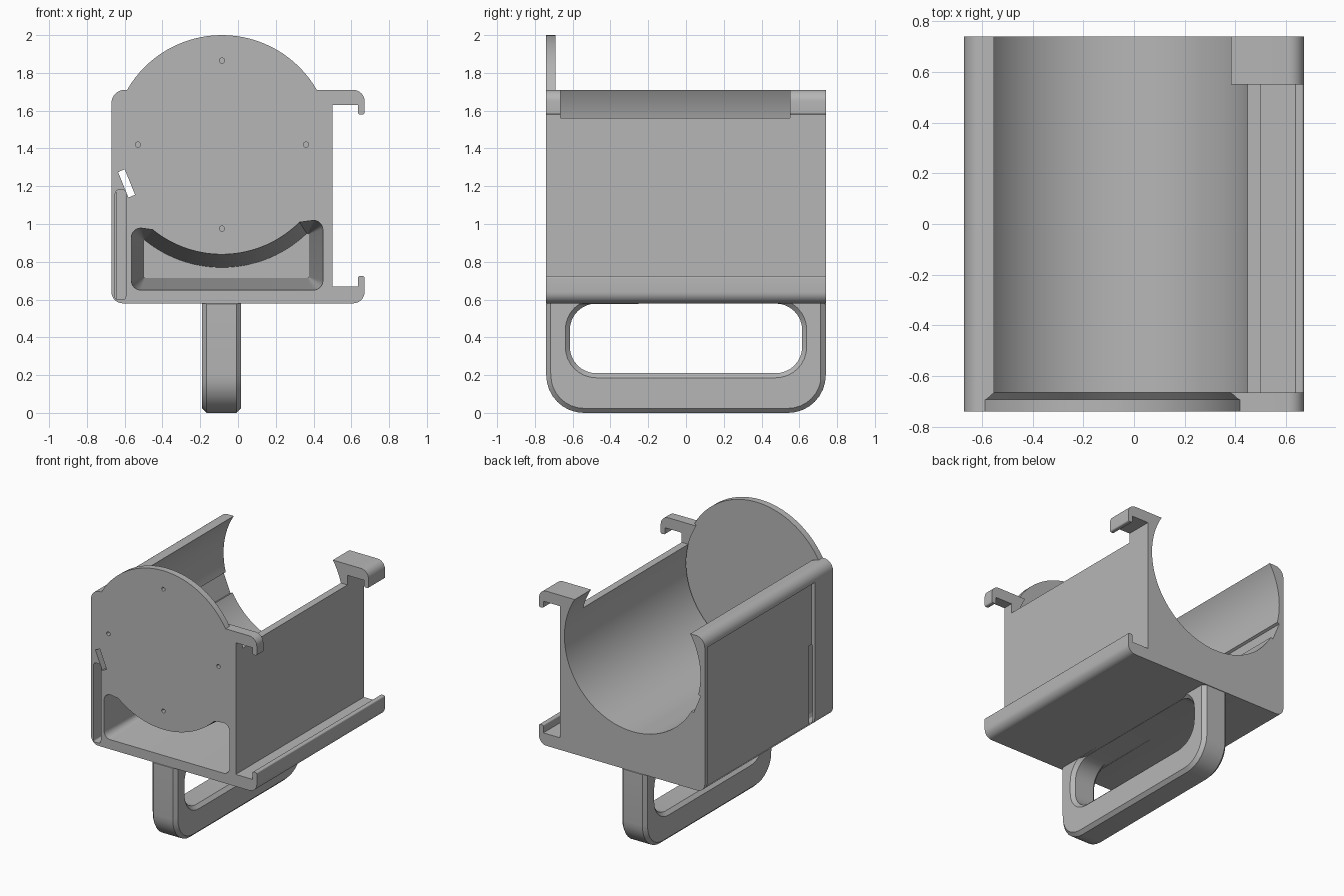
import bpy, bmesh, math
from mathutils import Vector

if "Cube" in bpy.data.objects:
    bpy.data.objects.remove(bpy.data.objects["Cube"], do_unlink=True)

grey = bpy.data.materials.new("plain_grey")
grey.use_nodes = True
colour = (0.47, 0.47, 0.47, 1)
grey.diffuse_color = colour
grey.node_tree.nodes["Principled BSDF"].inputs["Base Color"].default_value = colour

CX, CZ = -0.085, 1.42        # bore axis
FRONT, BACK = -0.74, 0.74


def rounded(points, steps=8):
    """Closed outline from (u, v, corner radius) points."""
    out = []
    for i, (u, v, r) in enumerate(points):
        p = Vector((u, v))
        if r <= 0:
            out.append(p)
            continue
        a = (Vector(points[i - 1][:2]) - p).normalized()
        b = (Vector(points[(i + 1) % len(points)][:2]) - p).normalized()
        half = a.angle(b) / 2
        t = r / math.tan(half)
        centre = p + (a + b).normalized() * (r / math.sin(half))
        s, e = p + a * t - centre, p + b * t - centre
        turn = s.angle(e)
        for k in range(steps + 1):
            f = k / steps
            out.append(centre + (s * math.sin((1 - f) * turn) + e * math.sin(f * turn)) / math.sin(turn))
    return out


def rect(u0, u1, v0, v1, r=0):
    return rounded([(u0, v0, r), (u1, v0, r), (u1, v1, r), (u0, v1, r)])


def circle(u, v, r, n=96):
    return [Vector((u + r * math.cos(k * math.tau / n), v + r * math.sin(k * math.tau / n)))
            for k in range(n)]


def loft(name, rings, axis="Y"):
    """Solid through (position, outline) rings along an axis."""
    bm = bmesh.new()
    loops = []
    for d, outline in rings:
        loops.append([bm.verts.new((p.x, d, p.y) if axis == "Y" else (d, p.x, p.y)) for p in outline])
    for a, b in zip(loops, loops[1:]):
        n = len(a)
        for i in range(n):
            j = (i + 1) % n
            bm.faces.new((a[i], a[j], b[j], b[i]))
    bm.faces.new(loops[0])
    bm.faces.new(loops[-1])
    bmesh.ops.recalc_face_normals(bm, faces=bm.faces)
    mesh = bpy.data.meshes.new(name)
    bm.to_mesh(mesh)
    bm.free()
    mesh.materials.append(grey)
    ob = bpy.data.objects.new(name, mesh)
    bpy.context.collection.objects.link(ob)
    return ob


def extrude(name, outline, d0, d1, axis="Y"):
    return loft(name, [(d0, outline), (d1, outline)], axis)


def activate(ob):
    bpy.ops.object.select_all(action="DESELECT")
    ob.select_set(True)
    bpy.context.view_layer.objects.active = ob


def combine(ob, tool, operation="DIFFERENCE"):
    m = ob.modifiers.new("combine", "BOOLEAN")
    m.object, m.operation, m.solver = tool, operation, "EXACT"
    activate(ob)
    bpy.ops.object.modifier_apply(modifier=m.name)
    bpy.data.objects.remove(tool, do_unlink=True)


def smooth(ob):
    activate(ob)
    bpy.ops.object.shade_smooth_by_angle(angle=math.radians(25))


# Body section with the upper clip and lower rail on one side
section = rounded([
    (-0.67, 0.58, 0.06), (0.67, 0.58, 0.06), (0.67, 0.725, 0.01), (0.635, 0.725, 0.01),
    (0.635, 0.668, 0), (0.5, 0.668, 0), (0.5, 1.63, 0), (0.635, 1.63, 0),
    (0.635, 1.58, 0.01), (0.67, 1.58, 0.01), (0.67, 1.71, 0.06), (-0.67, 1.71, 0.07)])
body = extrude("holder_body", section, FRONT, BACK)

# Round end plate
combine(body, extrude("end_plate", circle(CX, CZ, 0.58), FRONT, -0.692), "UNION")

# Bore, open at the back, flared where it meets the end plate
combine(body, loft("bore", [(-0.692, circle(CX, CZ, 0.576)), (-0.665, circle(CX, CZ, 0.55)),
                            (0.8, circle(CX, CZ, 0.55))]))

# Lowered wall between the two clips
combine(body, extrude("wall_notch", rect(0.3, 0.8, 1.56, 1.9), -0.665, 0.55))


# Tapered pocket under the bore
def pocket_outline(x0, x1, z0, right_top, left_top, radius, r):
    a0 = math.asin((right_top - CZ) / radius)
    a1 = -math.pi - math.asin((left_top - CZ) / radius)
    arc = [(CX + radius * math.cos(a0 + (a1 - a0) * k / 32),
            CZ + radius * math.sin(a0 + (a1 - a0) * k / 32), 0) for k in range(33)]
    return rounded([(x0, z0, r), (x1, z0, r), (x1, right_top + r / 3, r)] + arc
                   + [(x0, left_top + r / 3, r)])


combine(body, loft("pocket", [
    (FRONT - 0.01, pocket_outline(-0.565, 0.45, 0.65, 1.01, 0.97, 0.58, 0.05)),
    (0.5, pocket_outline(-0.5, 0.375, 0.715, 0.95, 0.915, 0.65, 0.006))]))

# Narrow side pocket in the front
combine(body, extrude("side_pocket", rounded([
    (-0.65, 0.6, 0.01), (-0.6, 0.6, 0.01), (-0.59, 0.63, 0.01),
    (-0.59, 1.18, 0.02), (-0.65, 1.18, 0.02)]), FRONT - 0.01, -0.5))

# Shallow recess on the plain side wall
combine(body, extrude("side_recess", rect(-0.8, -0.645, 0.6, 1.63), -0.53, 0.71))

# Slanted slit along the whole wall
slit = [Vector(p) for p in ((-0.635, 1.275), (-0.6, 1.29), (-0.545, 1.155), (-0.58, 1.14))]
combine(body, extrude("slit", slit, -0.8, 0.8))

# Four small screw holes
for k in range(4):
    a = k * math.pi / 2
    hole = circle(CX + 0.445 * math.cos(a), CZ + 0.445 * math.sin(a), 0.014, 16)
    combine(body, extrude("screw_hole", hole, FRONT - 0.01, -0.705))
smooth(body)

# Handle loop with chamfered edges
handle = extrude("handle", rounded([(FRONT, 0.6, 0), (FRONT, 0, 0.2), (BACK, 0, 0.2), (BACK, 0.6, 0)]),
                 -0.19, 0.015, "X")
combine(handle, extrude("grip_hole", rect(-0.615, 0.615, 0.21, 0.579, 0.14), -0.4, 0.3, "X"))
bevel = handle.modifiers.new("chamfer", "BEVEL")
bevel.width, bevel.segments = 0.024, 1
bevel.limit_method, bevel.angle_limit = "ANGLE", math.radians(50)
activate(handle)
bpy.ops.object.modifier_apply(modifier=bevel.name)
smooth(handle)
